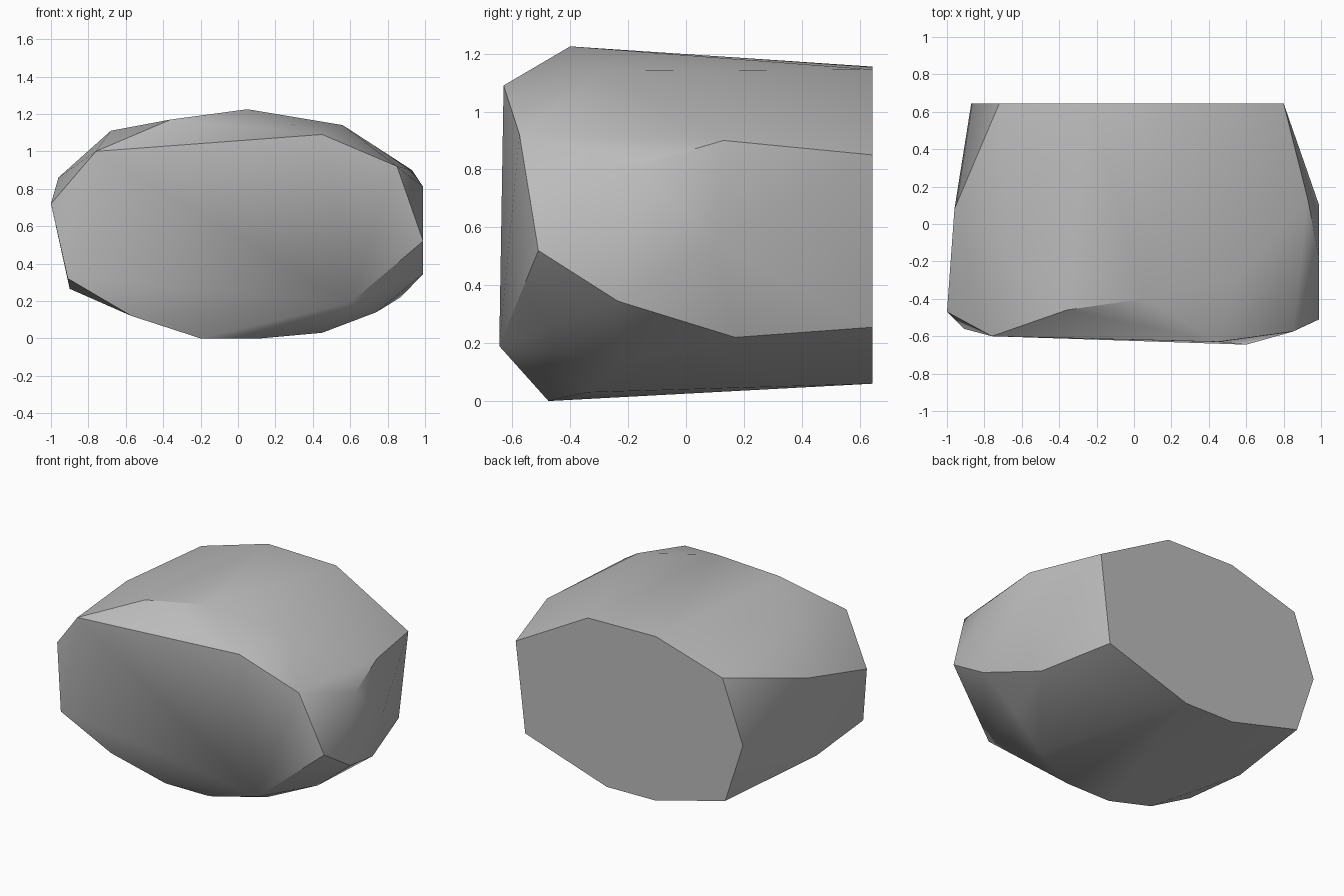
import bpy
import bmesh
import math

default_cube = bpy.data.objects.get("Cube")
if default_cube:
    bpy.data.objects.remove(default_cube, do_unlink=True)


def make_material(name, colour):
    material = bpy.data.materials.new(name)
    material.use_nodes = True
    material.diffuse_color = colour
    shader = material.node_tree.nodes["Principled BSDF"]
    shader.inputs["Base Color"].default_value = colour
    shader.inputs["Roughness"].default_value = 0.9
    return material


def hull_object(name, corners, material, sharp_angle):
    """Wrap the corners in a faceted stone skin with softened shallow edges."""
    mesh = bpy.data.meshes.new(name)
    bm = bmesh.new()
    for corner in corners:
        bm.verts.new(corner)
    hull = bmesh.ops.convex_hull(bm, input=bm.verts[:])
    inside = {g for g in hull["geom_interior"] + hull["geom_unused"]
              if isinstance(g, bmesh.types.BMVert)}
    bmesh.ops.delete(bm, geom=list(inside), context="VERTS")
    # Merge the triangles of flat facets into single faces
    bmesh.ops.dissolve_limit(bm, angle_limit=math.radians(1),
                             verts=bm.verts[:], edges=bm.edges[:])
    bmesh.ops.recalc_face_normals(bm, faces=bm.faces[:])
    bm.to_mesh(mesh)
    bm.free()
    mesh.materials.append(material)
    obj = bpy.data.objects.new(name, mesh)
    bpy.context.collection.objects.link(obj)
    bpy.ops.object.select_all(action="DESELECT")
    obj.select_set(True)
    bpy.context.view_layer.objects.active = obj
    bpy.ops.object.shade_smooth_by_angle(angle=sharp_angle)
    return obj


# Flat split face at the back: outline in x and z
back_depth = 0.645
back_outline = [(0.8, 0.85), (0.27, 1.145), (-0.23, 1.155), (-0.72, 1.01),
                (-0.87, 0.6), (-0.74, 0.2), (-0.23, 0.065), (0.13, 0.06),
                (0.73, 0.255)]
back_rim = [(x, back_depth, z) for x, z in back_outline]

# Broad, slightly bowed face at the front
front_rim = [(-1, -0.47, 0.72), (-0.76, -0.6, 1.0), (0.45, -0.63, 1.09),
             (0.85, -0.575, 0.92), (0.99, -0.51, 0.52), (0.6, -0.645, 0.19),
             (-0.57, -0.52, 0.12), (-0.91, -0.56, 0.32)]

# Rounded top
crown = [(-0.36, -0.46, 1.17), (0.05, -0.4, 1.225), (0.56, -0.29, 1.14),
         (-0.68, -0.2, 1.11)]

# Chipped sides
flanks = [(0.93, 0.13, 0.9), (0.99, -0.18, 0.81), (0.99, 0.1, 0.55),
          (0.99, -0.235, 0.345), (0.87, 0.17, 0.22),
          (-0.96, 0.08, 0.86), (-0.9, -0.08, 0.265)]

# Underside
belly = [(0.74, -0.22, 0.14), (0.45, -0.34, 0.03), (0.12, -0.475, 0),
         (-0.2, -0.475, 0)]

stone_grey = make_material("stone grey", (0.5, 0.5, 0.5, 1))
hull_object("boulder", back_rim + front_rim + crown + flanks + belly,
            stone_grey, math.radians(30))
